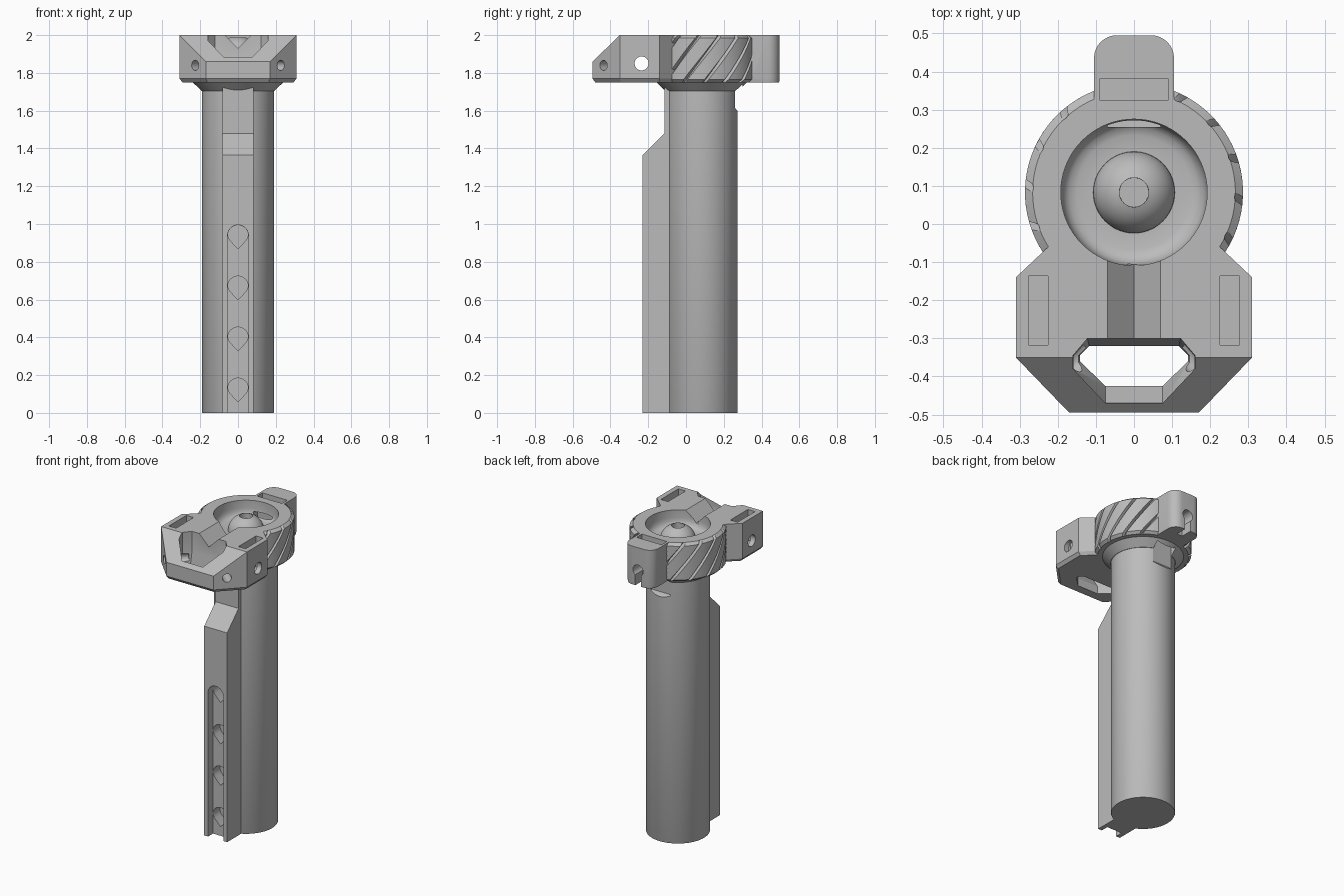
import bpy, bmesh, math
from mathutils import Vector, Matrix

if "Cube" in bpy.data.objects:
    bpy.data.objects.remove(bpy.data.objects["Cube"])

CY = 0.083          # y of the tube axis
TOP, BASE = 2.0, 1.75  # height range of the head

grey = bpy.data.materials.new("plain_grey")
grey.use_nodes = True
grey.diffuse_color = (0.5, 0.5, 0.5, 1)
grey.node_tree.nodes["Principled BSDF"].inputs["Base Color"].default_value = (0.5, 0.5, 0.5, 1)


def loft(name, rings):
    """Closed solid through equal-length rings of points, capped at both ends."""
    bm = bmesh.new()
    rows = [[bm.verts.new(p) for p in ring] for ring in rings]
    n = len(rows[0])
    for a, b in zip(rows, rows[1:]):
        for i in range(n):
            j = (i + 1) % n
            bm.faces.new((a[i], a[j], b[j], b[i]))
    bm.faces.new(rows[0])
    bm.faces.new(rows[-1])
    bmesh.ops.recalc_face_normals(bm, faces=bm.faces)
    mesh = bpy.data.meshes.new(name)
    bm.to_mesh(mesh)
    bm.free()
    mesh.materials.append(grey)
    ob = bpy.data.objects.new(name, mesh)
    bpy.context.collection.objects.link(ob)
    return ob


AXES = {"x": lambda u, v, w: (w, u, v),
        "y": lambda u, v, w: (u, w, v),
        "z": lambda u, v, w: (u, v, w)}


def prism(name, pts, lo, hi, axis="z"):
    return loft(name, [[AXES[axis](u, v, w) for u, v in pts] for w in (lo, hi)])


def box(name, x0, x1, y0, y1, z0, z1):
    return prism(name, [(x0, y0), (x1, y0), (x1, y1), (x0, y1)], z0, z1)


def circle(r, z, n=72):
    return [(r * math.cos(2 * math.pi * i / n), CY + r * math.sin(2 * math.pi * i / n), z)
            for i in range(n)]


def lathe(name, profile):
    return loft(name, [circle(r, z) for r, z in profile])


def rod(name, p, q, r):
    p, q = Vector(p), Vector(q)
    turn = (q - p).to_track_quat("Z", "Y")
    ring = [turn @ Vector((r * math.cos(math.tau * i / 32), r * math.sin(math.tau * i / 32), 0))
            for i in range(32)]
    return loft(name, [[p + v for v in ring], [q + v for v in ring]])


def combine(ob, other, op="DIFFERENCE"):
    mod = ob.modifiers.new(op, "BOOLEAN")
    mod.operation, mod.object, mod.solver = op, other, "EXACT"
    bpy.context.view_layer.objects.active = ob
    bpy.ops.object.modifier_apply(modifier=mod.name)
    bpy.data.objects.remove(other)


def mirrored(pts):
    return pts + [(-x, y) for x, y in reversed(pts)]


def chamfered(name, pts, inset):
    """Upright block with a small chamfer around its lower edge."""
    cx = sum(p[0] for p in pts) / len(pts)
    cy = sum(p[1] for p in pts) / len(pts)
    small = [(cx + (x - cx) * inset, cy + (y - cy) * inset, BASE) for x, y in pts]
    return loft(name, [small, [(x, y, BASE + 0.02) for x, y in pts], [(x, y, TOP) for x, y in pts]])


# Main tube with a flat notch at the upper back
def back_notch():
    return prism("notch_cutter", [(0.275, 1.595), (0.255, 1.62), (0.255, 1.93), (0.3, 1.93), (0.3, 1.595)],
                 -0.07, 0.07, "x")


tube = lathe("tube", [(0.188, 0), (0.19, 0.004), (0.19, 1.77)])
combine(tube, back_notch())

# Front rail with its sloped shoulder, open groove and stop pockets
rail = prism("adjustment_rail", [(-0.23, 0), (-0.23, 1.365), (-0.113, 1.48), (-0.113, 1.76), (0, 1.76), (0, 0)],
             -0.083, 0.083, "x")
R = 0.055
arc = [(R * math.cos(math.pi * i / 16), R * math.sin(math.pi * i / 16)) for i in range(17)]
combine(rail, prism("groove_cutter", [(R, -0.05)] + [(x, 0.94 + z) for x, z in arc] + [(-R, -0.05)],
                    -0.3, -0.18, "y"))
drop = arc + [(-0.045, -0.025), (0, -0.072), (0.045, -0.025)]
for k in range(4):
    z = 0.94 - 0.27 * k
    combine(rail, prism("pocket_cutter", [(0.985 * x, z + 0.985 * v) for x, v in drop], -0.25, -0.11, "y"))

# Knurled ring with slanted grooves
TEETH, TWIST = 16, math.radians(40)
levels = [(BASE, 0.27), (1.765, 0.286)]
levels += [(1.765 + 0.22 * i / 8, 0.286) for i in range(1, 9)] + [(TOP, 0.266)]


def knurl(z, r):
    ring = []
    for t in range(TEETH):
        for step in (0, 0.2, 0.4, 0.6, 0.8, 0.88):
            rr = min(r, 0.264) if step == 0.88 else r
            a = math.tau * (t + step) / TEETH + TWIST * (z - TOP) / (TOP - BASE)
            ring.append((rr * math.cos(a), CY + rr * math.sin(a), z))
    return ring


head = loft("end_plate", [knurl(z, r) for z, r in levels])

# Cone under the ring
combine(head, lathe("collar", [(0.188, 1.705), (0.192, 1.705), (0.24, 1.75), (0.24, 1.8)]), "UNION")

# Front bracket, its upper front edge sloped off
bracket = chamfered("front_bracket", mirrored([(0.17, -0.495), (0.31, -0.35), (0.31, -0.14),
                                               (0.225, -0.06), (0.19, 0.0)]), 0.95)
combine(bracket, prism("slope_cutter", [(-0.35, 2.0), (-0.5, 1.855), (-0.6, 1.758), (-0.6, 2.1), (-0.247, 2.1)],
                       -0.5, 0.5, "x"))
combine(head, bracket, "UNION")

# Rear lug with rounded corners
corner = [(0.045 + 0.06 * math.cos(a), 0.435 + 0.06 * math.sin(a))
          for a in (math.pi / 2 * i / 8 for i in range(9))]
combine(head, chamfered("rear_lug", mirrored([(0.105, 0.3)] + corner), 0.96), "UNION")

# Round bowl around a domed bolt with a socket
dome = [(0.107 * math.cos(t), 1.895 + 0.1 * math.sin(t))
        for t in (math.radians(69) * i / 10 for i in range(11))]
combine(head, lathe("bowl_cutter", [(0.192, 2.05), (0.192, 1.95), (0.189, 1.93), (0.182, 1.913),
                                    (0.17, 1.902), (0.15, 1.895)] + dome + [(0.038, 1.93)]))
combine(head, back_notch())

# Strap window, tapering in towards the bottom
outer = mirrored([(0.075, -0.47), (0.16, -0.38), (0.16, -0.345), (0.122, -0.3)])
inner = mirrored([(0.075, -0.425), (0.142, -0.36), (0.142, -0.345), (0.118, -0.32)])
combine(head, loft("window_cutter", [[(x, y, z) for x, y in pts] for pts, z in
                                     ((inner, 1.7), (inner, 1.8), (outer, 1.87), (outer, 2.1))]))

# V channel from window to bowl
combine(head, prism("channel_cutter", [(0, 1.93), (0.12, 2.05), (-0.12, 2.05)], -0.36, -0.08, "y"))

# Slots and pin holes in the bracket and the lug
combine(head, rod("cross_hole_cutter", (-0.4, -0.235, 1.85), (0.4, -0.235, 1.85), 0.037))
for s in (-1, 1):
    lo, hi = sorted((s * 0.225, s * 0.277))
    combine(head, box("slot_cutter", lo, hi, -0.317, -0.136, 1.8, 2.1))
    combine(head, rod("corner_hole_cutter", (s * 0.32, -0.53, 1.84), (s * 0.12, -0.33, 1.84), 0.027))
combine(head, box("lug_slot_cutter", -0.09, 0.09, 0.325, 0.38, 1.8, 2.1))
combine(head, rod("lug_hole_cutter", (0, 0.36, 1.85), (0, 0.6, 1.85), 0.037))
combine(head, box("lug_slit_cutter", -0.02, 0.02, 0.42, 0.6, 1.7, 1.85))

# Smooth curved surfaces, keep the machined edges crisp
for ob in (tube, rail, head):
    bpy.ops.object.select_all(action="DESELECT")
    ob.select_set(True)
    bpy.context.view_layer.objects.active = ob
    bpy.ops.object.shade_smooth_by_angle(angle=math.radians(30))
